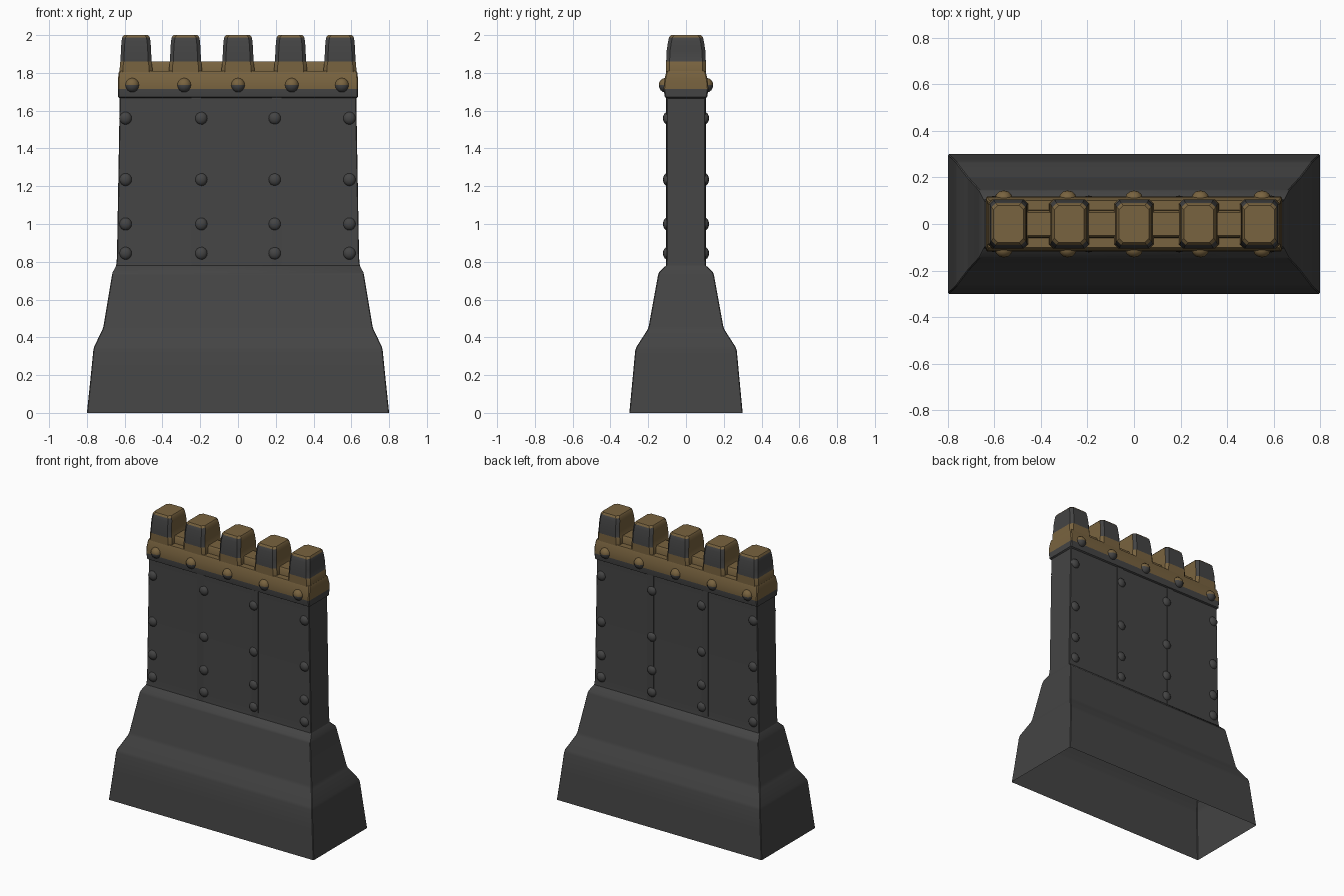
import bpy, bmesh, math
from mathutils import Matrix

if "Cube" in bpy.data.objects:
    bpy.data.objects.remove(bpy.data.objects["Cube"])


def material(name, rgb):
    m = bpy.data.materials.new(name)
    m.diffuse_color = (*rgb, 1)
    m.use_nodes = True
    m.node_tree.nodes["Principled BSDF"].inputs["Base Color"].default_value = m.diffuse_color
    return m


DARK = material("dark iron", (0.058, 0.058, 0.058))
BROWN = material("bronze brown", (0.19, 0.125, 0.05))


def finish(name, bm, rule=lambda c, n: 0, angle=32):
    """Turn a bmesh into an object; rule(centre, normal) picks the colour."""
    for f in bm.faces:
        f.normal_update()
        f.material_index = rule(f.calc_center_median(), f.normal)
    mesh = bpy.data.meshes.new(name)
    bm.to_mesh(mesh)
    bm.free()
    mesh.materials.append(DARK)
    mesh.materials.append(BROWN)
    ob = bpy.data.objects.new(name, mesh)
    bpy.context.collection.objects.link(ob)
    bpy.ops.object.select_all(action='DESELECT')
    ob.select_set(True)
    bpy.context.view_layer.objects.active = ob
    bpy.ops.object.shade_smooth_by_angle(angle=math.radians(angle))
    return ob


def loft(bm, profile, cx=0, corner=0.01, cap=False):
    """Stack chamfered rectangles given as (z, half x, half y)."""
    rings = []
    for z, hx, hy in profile:
        c = corner
        pts = [(hx, -hy + c), (hx, hy - c), (hx - c, hy), (-hx + c, hy),
               (-hx, hy - c), (-hx, -hy + c), (-hx + c, -hy), (hx - c, -hy)]
        rings.append([bm.verts.new((cx + x, y, z)) for x, y in pts])
    for a, b in zip(rings, rings[1:]):
        for i in range(8):
            j = (i + 1) % 8
            bm.faces.new((a[i], a[j], b[j], b[i]))
    if cap:
        bm.faces.new(rings[-1])


# Flared base, open underneath
bm = bmesh.new()
loft(bm, [(0, .80, .30), (.2, .779, .281), (.33, .766, .269), (.35, .762, .262),
          (.44, .718, .204), (.46, .712, .197), (.73, .667, .148),
          (.745, .663, .142), (.78, .645, .106)], corner=.004)
finish("flared_base", bm)

# Thin upright wall
bm = bmesh.new()
loft(bm, [(.78, .645, .106), (.82, .641, .102), (1.67, .626, .102)], corner=.004)
finish("wall", bm)

# Raised seam strips on both wall faces
bm = bmesh.new()
for side in (-1, 1):
    for x in (-.222, .205):
        bmesh.ops.create_cube(bm, size=1, matrix=Matrix.Translation((x, side * .102, 1.225))
                              @ Matrix.Diagonal((.05, .008, .89, 1)))
finish("seam_strips", bm)

# Band under the battlements: dark lower lip, brown above
bm = bmesh.new()
loft(bm, [(1.665, .626, .100), (1.672, .635, .112), (1.715, .636, .119),
          (1.76, .636, .115), (1.80, .632, .106), (1.81, .628, .102)],
     corner=.006, cap=True)
finish("parapet_band", bm, lambda c, n: int(c.z > 1.712))

# Narrow ridge running between the merlons
bm = bmesh.new()
loft(bm, [(1.805, .56, .06), (1.85, .56, .057), (1.86, .56, .05)], cap=True)
finish("parapet_ridge", bm, lambda c, n: 1)

# Merlons: brown foot, dark block, brown top and gap-facing sides
for i, cx in enumerate((-.54, -.278, 0, .278, .54)):
    bm = bmesh.new()
    loft(bm, [(1.805, .087, .105), (1.855, .085, .105), (1.86, .082, .105),
              (1.92, .080, .102), (1.965, .077, .095), (1.988, .073, .090),
              (2.0, .064, .080)], cx=cx, corner=.018, cap=True)

    def paint(c, n, cx=cx):
        if c.z < 1.858 or c.z > 1.98:
            return 1
        outer = abs(cx) > .5 and n.x * cx > 0
        return int(abs(n.x) > .9 and not outer)
    finish(f"merlon_{i + 1}", bm, paint)


def studs(name, xs, zs, y, r, depth, rule):
    """Rows of domed rivets, mirrored front and back."""
    bm = bmesh.new()
    for side in (-1, 1):
        for x in xs:
            for z in zs:
                bmesh.ops.create_uvsphere(
                    bm, u_segments=12, v_segments=8, radius=1,
                    matrix=Matrix.Translation((x, side * y, z))
                    @ Matrix.Diagonal((r, depth, r, 1)))
    finish(name, bm, rule, 60)


studs("wall_studs", (-.595, -.195, .195, .59), (.845, 1.0, 1.235, 1.56),
      .098, .034, .024, lambda c, n: 0)
studs("band_studs", (-.56, -.285, 0, .285, .55), (1.735,),
      .110, .038, .034, lambda c, n: int(c.z > 1.742))
